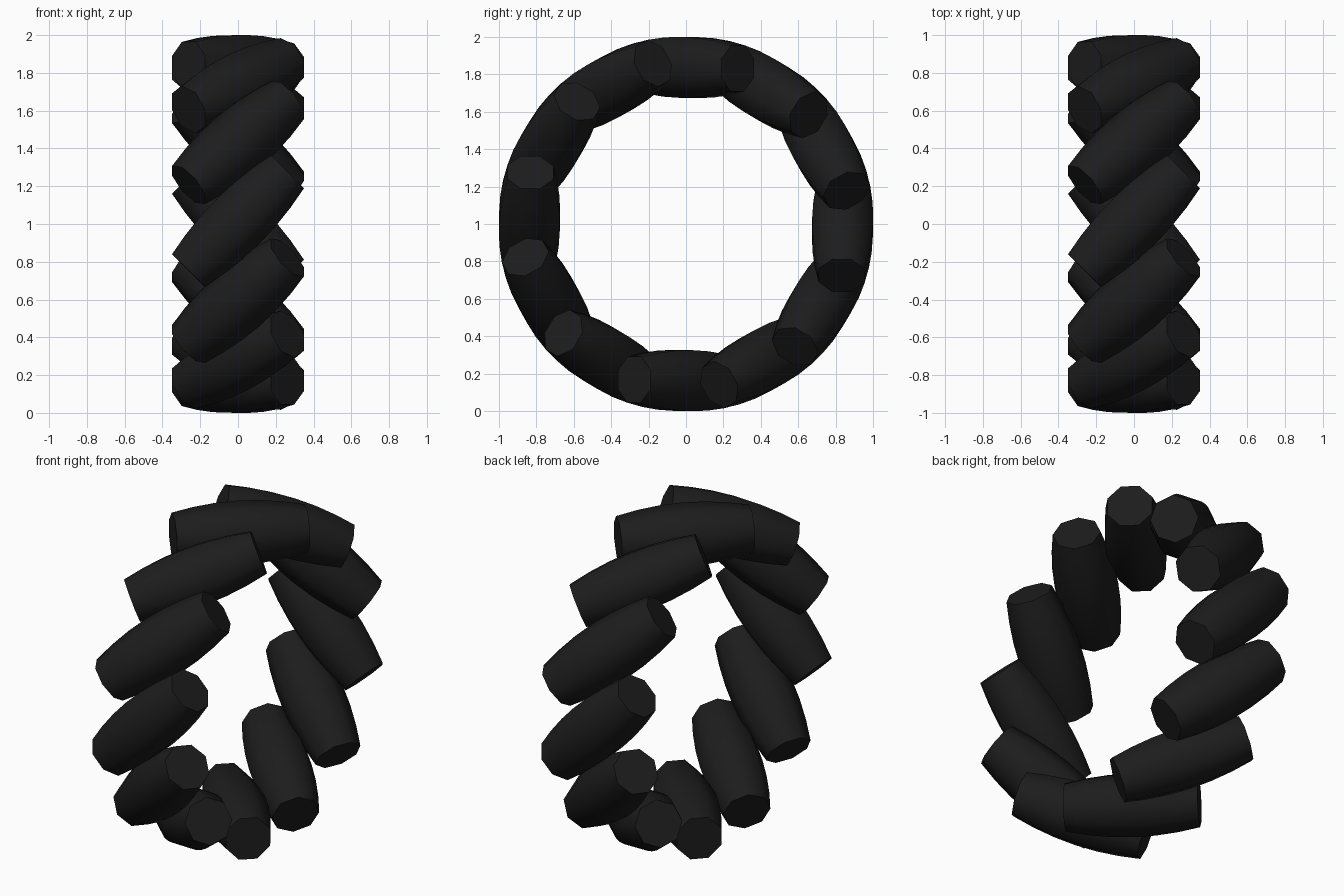
import bpy, bmesh, math
from mathutils import Vector, Matrix

if "Cube" in bpy.data.objects:
    bpy.data.objects.remove(bpy.data.objects["Cube"])

COUNT = 12        # rollers around the wheel
RING = 0.837      # distance of roller centres from the wheel axis
HALF = 0.37       # half roller length
SIDES = 8
PHASE = math.radians(1.0)

rubber = bpy.data.materials.new("black_rubber")
rubber.diffuse_color = (0.012, 0.012, 0.012, 1)
rubber.use_nodes = True
rubber.node_tree.nodes["Principled BSDF"].inputs["Base Color"].default_value = rubber.diffuse_color


def roller_mesh():
    """Octagonal barrel along local z, bulged to follow the wheel's rim."""
    bm = bmesh.new()
    rings = []
    for t in (-HALF, -0.25, -0.125, 0, 0.125, 0.25, HALF):
        r = (1 - math.sqrt(RING ** 2 + t * t / 2)) / math.cos(math.pi / SIDES)
        rings.append([bm.verts.new((r * math.cos(a), r * math.sin(a), t))
                      for a in ((i + 0.5) * 2 * math.pi / SIDES for i in range(SIDES))])
    for lo, hi in zip(rings, rings[1:]):
        for i in range(SIDES):
            j = (i + 1) % SIDES
            bm.faces.new((lo[i], lo[j], hi[j], hi[i]))
    bm.faces.new(rings[0][::-1])
    bm.faces.new(rings[-1])
    mesh = bpy.data.meshes.new("roller")
    bm.to_mesh(mesh)
    bm.free()
    mesh.materials.append(rubber)
    return mesh


# Slanted rollers arranged around the x axis
mesh = roller_mesh()
for k in range(COUNT):
    a = PHASE + k * 2 * math.pi / COUNT
    radial = Vector((0, math.sin(a), math.cos(a)))
    tangent = Vector((0, math.cos(a), -math.sin(a)))
    axis = (Vector((1, 0, 0)) + tangent).normalized()
    rot = Matrix((radial, axis.cross(radial), axis)).transposed().to_4x4()
    ob = bpy.data.objects.new(f"roller_{k + 1}", mesh.copy())
    ob.matrix_world = Matrix.Translation(Vector((0, 0, 1)) + radial * RING) @ rot
    bpy.context.collection.objects.link(ob)
    ob.select_set(True)
    bpy.context.view_layer.objects.active = ob

# Smooth barrel sides, crisp end rims
bpy.ops.object.shade_smooth_by_angle(angle=math.radians(50))
